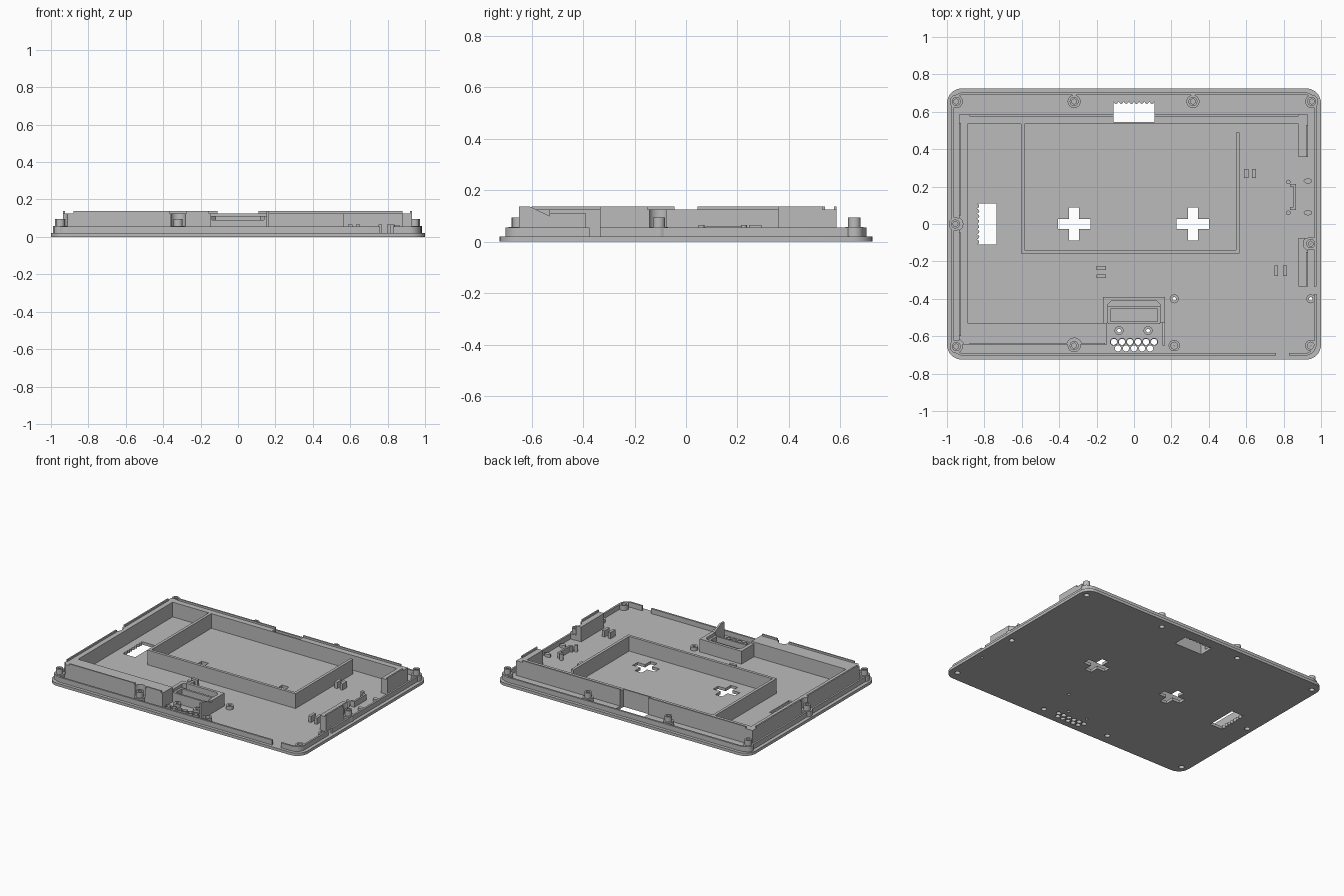
import bpy, bmesh, math

if "Cube" in bpy.data.objects:
    bpy.data.objects.remove(bpy.data.objects["Cube"])

GREY = bpy.data.materials.new("matte_grey")
GREY.diffuse_color = (0.5, 0.5, 0.5, 1)
GREY.use_nodes = True
GREY.node_tree.nodes["Principled BSDF"].inputs["Base Color"].default_value = GREY.diffuse_color
FLOOR, LIP, WALL, TOP = 0.02, 0.055, 0.125, 0.138


def finish(name, bm):
    bmesh.ops.recalc_face_normals(bm, faces=bm.faces)
    me = bpy.data.meshes.new(name)
    bm.to_mesh(me)
    bm.free()
    me.materials.append(GREY)
    ob = bpy.data.objects.new(name, me)
    bpy.context.collection.objects.link(ob)
    return ob


def add_prism(bm, pts, z0, z1):
    lo = [bm.verts.new((x, y, z0)) for x, y in pts]
    hi = [bm.verts.new((x, y, z1)) for x, y in pts]
    bm.faces.new(lo[::-1])
    bm.faces.new(hi)
    n = len(pts)
    for i in range(n):
        j = (i + 1) % n
        bm.faces.new((lo[i], lo[j], hi[j], hi[i]))


def prisms(name, items):
    """items: list of (outline, z0, z1)"""
    bm = bmesh.new()
    for pts, z0, z1 in items:
        add_prism(bm, pts, z0, z1)
    return finish(name, bm)


def rect(x0, x1, y0, y1):
    return [(x0, y0), (x1, y0), (x1, y1), (x0, y1)]


def circle(cx, cy, r, n=24, sy=1):
    return [(cx + r * math.cos(2 * math.pi * i / n),
             cy + sy * r * math.sin(2 * math.pi * i / n)) for i in range(n)]


def rounded(hx, hy, r, n=8):
    pts = []
    for k, (sx, sy) in enumerate([(1, 1), (-1, 1), (-1, -1), (1, -1)]):
        for i in range(n + 1):
            a = math.pi / 2 * (k + i / n)
            pts.append((sx * (hx - r) + r * math.cos(a), sy * (hy - r) + r * math.sin(a)))
    return pts


def lathe(name, spots, profile, n=24):
    """Turned part repeated at each spot; a profile off the axis closes into a tube."""
    bm = bmesh.new()
    for cx, cy in spots:
        rings = [[bm.verts.new((x, y, z)) for x, y in circle(cx, cy, r, n)] for r, z in profile]
        for a, b in zip(rings, rings[1:] + rings[:1]):
            for i in range(n):
                j = (i + 1) % n
                bm.faces.new((a[i], a[j], b[j], b[i]))
    return finish(name, bm)


def cut(ob, items):
    cutter = prisms("cutter", items)
    cutter.hide_render = True
    m = ob.modifiers.new("cut", 'BOOLEAN')
    m.operation, m.solver, m.object = 'DIFFERENCE', 'EXACT', cutter
    bpy.context.view_layer.objects.active = ob
    bpy.ops.object.modifier_apply(modifier=m.name)
    bpy.data.objects.remove(cutter)


# Screw positions
tall_posts = [(-.95, -.655), (-.95, .655), (.95, .655), (-.32, .655),
              (.315, .655), (-.32, -.65), (-.955, 0), (.945, -.105)]
low_posts = [(.215, -.65), (.945, -.65)]
bosses = [(.215, -.4), (.945, -.4), (-.08, -.57), (.075, -.57)]
grille_top = [(-.1075 + .043 * i, -.63) for i in range(6)]
grille_low = [(-.086 + .043 * i, -.665) for i in range(5)]

# Base plate with vents, crosses, grille and screw holes
plate = prisms("base_plate", [(rounded(1, .725, .08), 0, FLOOR)])


def plus(cx, cy, a, w):
    return [(cx + x, cy + y) for x, y in
            [(-w, -a), (w, -a), (w, -w), (a, -w), (a, w), (w, w),
             (w, a), (-w, a), (-w, w), (-a, w), (-a, -w), (-w, -w)]]


def scalloped(length, y0, y1, teeth=8):
    step = length / teeth
    edge = []
    for i in range(teeth):
        x = length / 2 - i * step
        edge += [(x, y1), (x - step * .25, y1 - .01), (x - step * .5, y1 - .013),
                 (x - step * .75, y1 - .01)]
    return [(-length / 2, y0), (length / 2, y0)] + edge + [(-length / 2, y1)]


back_vent = scalloped(.22, .545, .655)
side_vent = [(-y, x) for x, y in scalloped(.22, .735, .84)]
shapes = [back_vent, side_vent, plus(-.32, 0, .087, .027), plus(.315, 0, .087, .027)]
shapes += [circle(x, y, .018, 16) for x, y in tall_posts + low_posts]
shapes += [circle(x, y, .01, 16) for x, y in bosses]
shapes += [circle(x, y, .0165, 16) for x, y in grille_top + grille_low]
cut(plate, [(s, -.1, .1) for s in shapes])

# Low lip around the edge
bm = bmesh.new()
loops = [[bm.verts.new((x, y, z)) for x, y in rounded(hx, hy, r)]
         for hx, hy, r, z in [(.975, .703, .06, FLOOR), (.975, .703, .06, LIP),
                              (.962, .69, .047, LIP), (.962, .69, .047, FLOOR)]]
for a, b in zip(loops, loops[1:] + loops[:1]):
    for i in range(len(a)):
        j = (i + 1) % len(a)
        bm.faces.new((a[i], a[j], b[j], b[i]))
lip = finish("edge_lip", bm)
cut(lip, [(rect(.76, .83, -.8, -.6), 0, .1), (rect(.9, 1.1, -.375, -.335), 0, .1)])

# Tall walls, notched for the screw posts and the back vent
wall = prisms("main_wall", [([(-.935, -.645), (-.155, -.645), (-.155, -.53), (-.89, -.53),
                              (-.89, .535), (.88, .535), (.88, .357), (.93, .357),
                              (.93, .585), (-.935, .585)], FLOOR, WALL)])
cut(wall, [(circle(x, y, .04), LIP, .3) for x, y in tall_posts if x < 0 and y < .1]
    + [(rect(-.11, .11, .545, .7), -.1, .3)])
side = prisms("side_wall", [(rect(.88, .93, -.335, -.075), FLOOR, WALL)])
cut(side, [(circle(.945, -.105, .04), LIP, .3)])

# Thin raised rims along the outer wall edges
prisms("wall_rim", [(rect(*r), WALL, TOP) for r in [
    (-.88, -.11, .575, .585), (.11, .88, .575, .585),
    (-.935, -.925, -.6, -.045), (-.935, -.925, .045, .54),
    (-.88, -.365, -.645, -.635), (-.275, -.155, -.645, -.635),
    (.92, .93, .357, .53), (.92, .93, -.335, -.15)]])

# Inner tray walls
prisms("tray_wall", [([(-.605, .54), (-.605, -.158), (.565, -.158), (.565, .49), (.545, .49),
                       (.545, -.138), (-.585, -.138), (-.585, .54)], FLOOR, WALL)])

# Screw posts and hollow bosses
lathe("screw_post", tall_posts, [(.001, FLOOR), (.035, FLOOR), (.035, .058), (.024, .058),
                                 (.024, .095), (.013, .095), (.013, .06), (.001, .06)])
lathe("low_post", low_posts, [(.001, FLOOR), (.03, FLOOR), (.03, LIP),
                              (.018, LIP), (.018, .035), (.001, .035)])
lathe("boss", bosses, [(.01, FLOOR), (.024, FLOOR), (.024, .045), (.01, .045)], 20)
lathe("grille_collar", grille_top, [(.0165, FLOOR), (.021, FLOOR), (.021, .04), (.0165, .04)], 16)

# Connector housing
prisms("connector_housing", [
    ([(-.165, -.53), (-.165, -.39), (.165, -.39), (.165, -.53), (.14, -.53),
      (.14, -.43), (.12, -.41), (-.12, -.41), (-.14, -.43), (-.14, -.53)], FLOOR, .112),
    (rect(-.14, .14, -.455, -.44), FLOOR, .09),
    (rect(-.14, .14, -.535, -.522), FLOOR, .09),
    (rect(-.14, -.125, -.522, -.455), FLOOR, .09),
    (rect(.125, .14, -.522, -.455), FLOOR, .09),
    (rect(-.165, -.145, -.645, -.53), FLOOR, WALL)])
# Sloped fin beside the connector
bm = bmesh.new()
add_prism(bm, [(-.65, FLOOR), (-.53, FLOOR), (-.53, .1), (-.61, TOP), (-.65, TOP)], .152, .165)
for v in bm.verts:
    v.co = (v.co.z, v.co.x, v.co.y)
finish("connector_fin", bm)

# Cable clips, pins and sensor cradle
prisms("cable_clip", [(rect(x - a, x + a, y - b, y + b), FLOOR, .065) for x, y, a, b in [
    (.6, .27, .011, .024), (.642, .27, .011, .024), (.76, -.25, .01, .028),
    (.807, -.25, .01, .028), (-.175, -.235, .026, .01), (-.175, -.28, .026, .01)]])
prisms("locating_pin", [(circle(.825, y, .012, 16), FLOOR, .065) for y in (.225, .06)]
       + [(circle(.93, y, .023, 16, .6), FLOOR, .04) for y in (.23, .06)])
prisms("sensor_cradle", [([(.835, .215), (.865, .215), (.865, .075), (.835, .075),
                           (.835, .09), (.852, .09), (.852, .2), (.835, .2)], FLOOR, .06)])

# Smooth round parts, keep hard edges
bpy.ops.object.select_all(action='SELECT')
bpy.ops.object.shade_smooth_by_angle(angle=math.radians(30))
